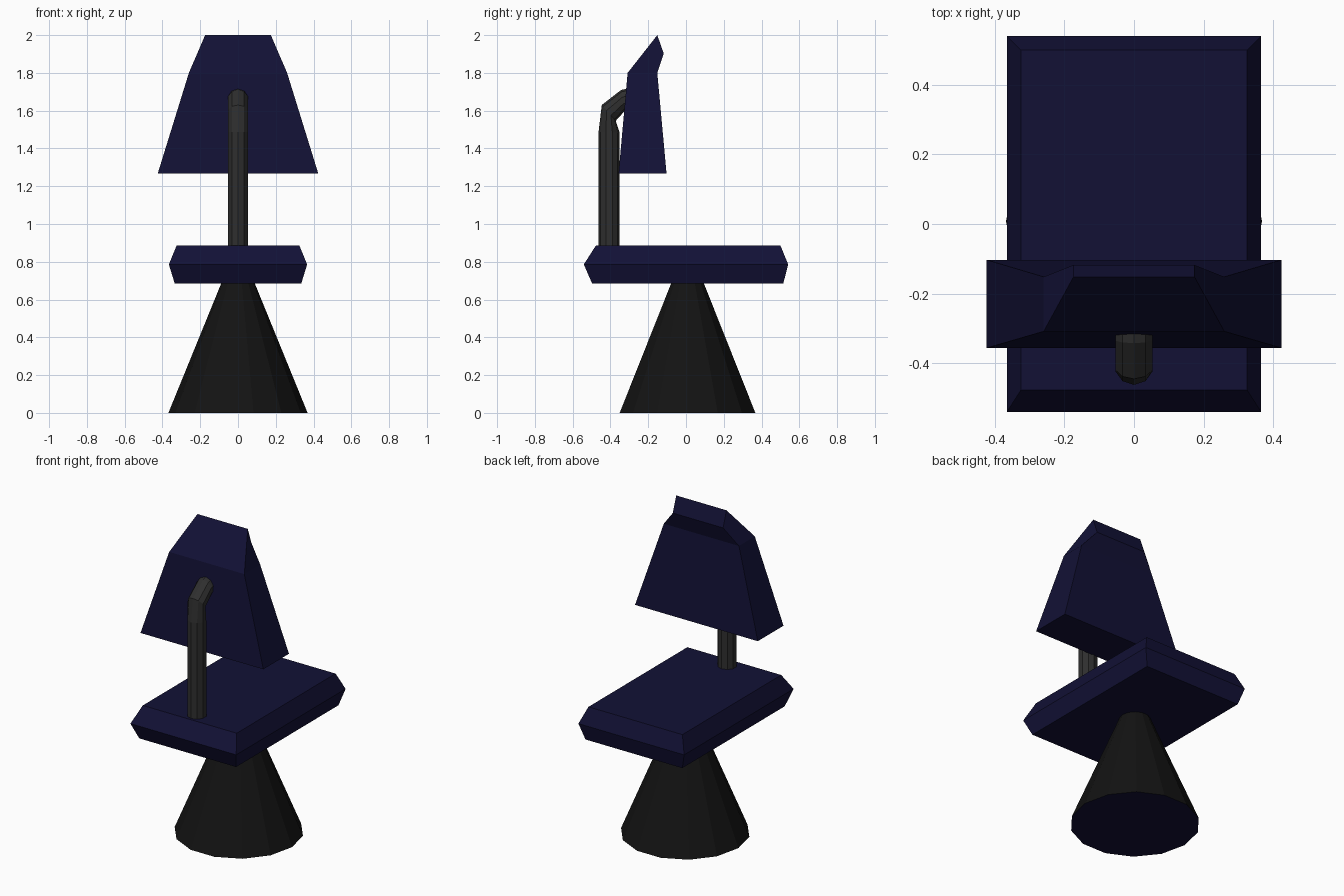
import bpy, bmesh
from math import sin, cos, pi, radians

if "Cube" in bpy.data.objects:
    bpy.data.objects.remove(bpy.data.objects["Cube"])


def material(name, rgb):
    m = bpy.data.materials.new(name)
    m.diffuse_color = (*rgb, 1)
    m.use_nodes = True
    m.node_tree.nodes["Principled BSDF"].inputs["Base Color"].default_value = m.diffuse_color
    return m


navy = material("navy", (0.006, 0.0055, 0.036))
black = material("black", (0.0065, 0.0065, 0.0065))
charcoal = material("charcoal", (0.028, 0.028, 0.028))


def loft(name, rings, *mats):
    """Skin a stack of equal-sized rings and cap both ends (last material on the first cap)."""
    bm = bmesh.new()
    rows = [[bm.verts.new(p) for p in ring] for ring in rings]
    n = len(rows[0])
    for a, b in zip(rows, rows[1:]):
        for i in range(n):
            j = (i + 1) % n
            bm.faces.new((a[i], a[j], b[j], b[i]))
    bm.faces.new(rows[0][::-1]).material_index = len(mats) - 1
    bm.faces.new(rows[-1])
    bmesh.ops.recalc_face_normals(bm, faces=bm.faces)
    mesh = bpy.data.meshes.new(name)
    bm.to_mesh(mesh)
    bm.free()
    for m in mats:
        mesh.materials.append(m)
    obj = bpy.data.objects.new(name, mesh)
    bpy.context.collection.objects.link(obj)
    return obj


def circle(n, r, y, z, tilt=0, start=0):
    """Ring of n points around (0, y, z), tilted about the x axis."""
    t = radians(tilt)
    ring = []
    for i in range(n):
        a = start + 2 * pi * i / n
        v = r * sin(a)
        ring.append((r * cos(a), y + v * cos(t), z + v * sin(t)))
    return ring


def box_ring(w, y0, z0, y1, z1):
    return [(-w, y0, z0), (w, y0, z0), (w, y1, z1), (-w, y1, z1)]


# Conical base, with a navy underside
loft("base", [circle(14, 0.3685, 0.008, 0), circle(14, 0.087, 0.008, 0.69),
              circle(14, 0.07, 0.008, 0.73)], black, navy)

# Seat cushion with bevelled rim
loft("seat", [box_ring(0.335, -0.497, 0.685, 0.515, 0.685),
              box_ring(0.366, -0.541, 0.786, 0.541, 0.786),
              box_ring(0.325, -0.477, 0.886, 0.5, 0.886)], navy)

# Bent support post: y, z, ring tilt
path = [(-0.407, 0.8, 0), (-0.407, 1.485, -3), (-0.409, 1.588, -49),
        (-0.333, 1.655, -80), (-0.27, 1.668, -84)]
loft("post", [circle(10, 0.056, y, z, t, pi / 2) for y, z, t in path], charcoal)

# Backrest: half width, then front and rear edge
loft("backrest", [box_ring(0.425, -0.357, 1.267, -0.103, 1.267),
                  box_ring(0.26, -0.309, 1.8, -0.152, 1.8),
                  box_ring(0.174, -0.152, 2.0, -0.118, 1.903)], navy)
